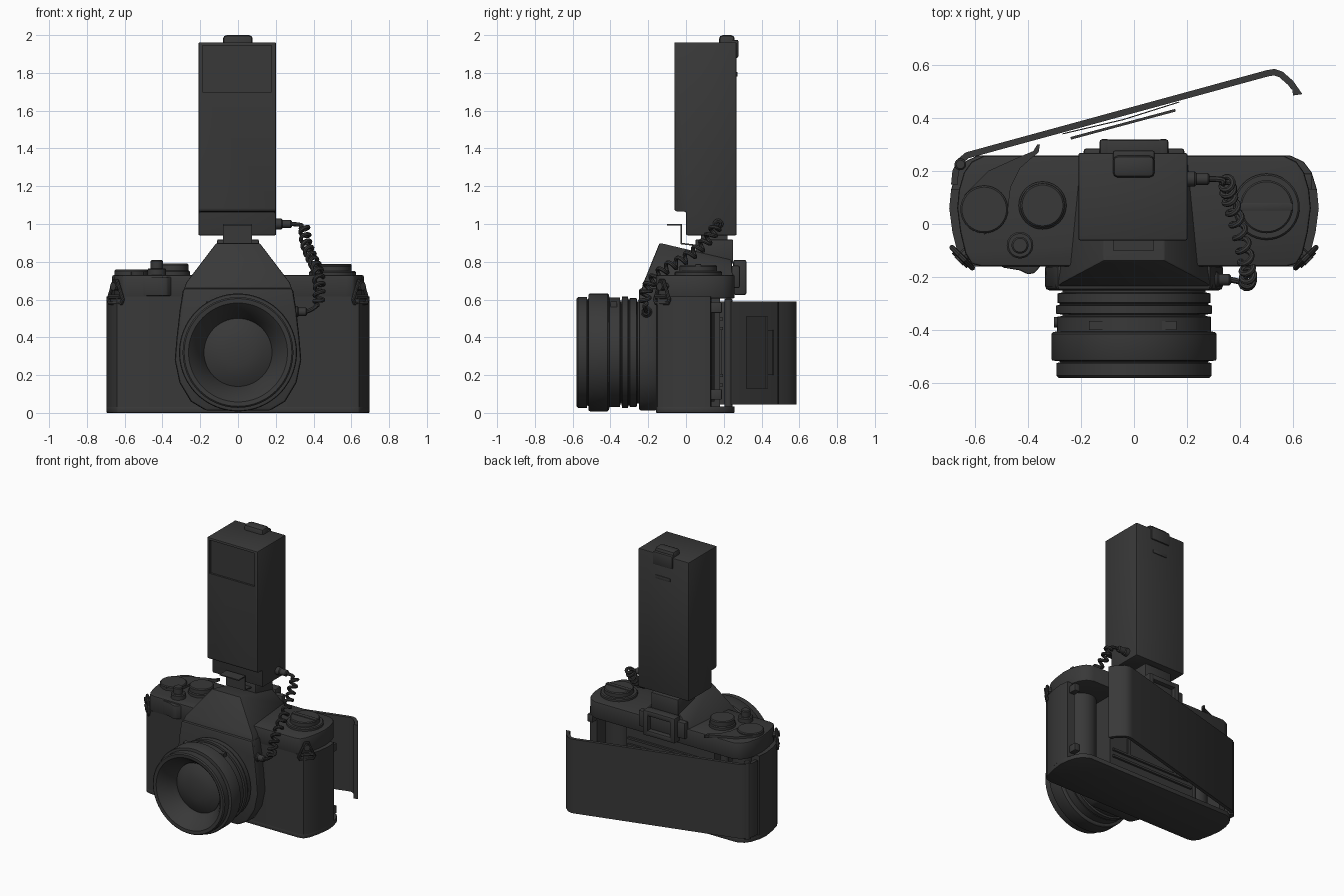
import bpy, bmesh, math
from mathutils import Vector

if "Cube" in bpy.data.objects:
    bpy.data.objects.remove(bpy.data.objects["Cube"])

mat = bpy.data.materials.new("dark_grey")
mat.diffuse_color = (0.04, 0.04, 0.04, 1)
mat.use_nodes = True
mat.node_tree.nodes["Principled BSDF"].inputs["Base Color"].default_value = mat.diffuse_color
AX = {'x': lambda p, q, a: (a, p, q), 'y': lambda p, q, a: (p, a, q), 'z': lambda p, q, a: (p, q, a)}


def add(name, bm, bevel=0):
    bmesh.ops.remove_doubles(bm, verts=bm.verts, dist=1e-5)
    bmesh.ops.recalc_face_normals(bm, faces=bm.faces)
    me = bpy.data.meshes.new(name)
    bm.to_mesh(me)
    bm.free()
    me.materials.append(mat)
    ob = bpy.data.objects.new(name, me)
    bpy.context.collection.objects.link(ob)
    if bevel:
        m = ob.modifiers.new("bevel", 'BEVEL')
        m.width, m.segments, m.limit_method = bevel, 2, 'ANGLE'
    return ob


def extrude(name, pts, axis, a, b, bevel=0):
    bm = bmesh.new()
    lo, hi = ([bm.verts.new(AX[axis](p, q, h)) for p, q in pts] for h in (a, b))
    bm.faces.new(lo)
    bm.faces.new(hi)
    for i in range(len(pts)):
        j = (i + 1) % len(pts)
        bm.faces.new((lo[i], lo[j], hi[j], hi[i]))
    return add(name, bm, bevel)


def box(name, x, y, z, bevel=0):
    return extrude(name, [(x[0], y[0]), (x[1], y[0]), (x[1], y[1]), (x[0], y[1])], 'z', *z, bevel)


def ribbon(name, pts, axis, a, b, t):
    # sheet of thickness t following a 2D path
    v = [Vector(p) for p in pts]
    off = []
    for i, p in enumerate(v):
        n1 = (v[i] - v[i - 1]).normalized() if i else (v[1] - v[0]).normalized()
        n2 = (v[i + 1] - v[i]).normalized() if i < len(v) - 1 else n1
        d = (n1 + n2).normalized()
        off.append(p + Vector((d.y, -d.x)) * t / max(0.5, d.dot(n1)))
    return extrude(name, [tuple(p) for p in v + off[::-1]], axis, a, b)


def lathe(name, prof, c, axis='z', seg=48):
    # prof: (radius, position along axis); c: centre in the other two axes
    bm = bmesh.new()
    rings = [[bm.verts.new(AX[axis](c[0] + r * math.cos(k * math.tau / seg),
                                    c[1] + r * math.sin(k * math.tau / seg), h))
              for k in range(seg)] for r, h in prof]
    for A, B in zip(rings, rings[1:]):
        for k in range(seg):
            bm.faces.new((A[k], A[(k + 1) % seg], B[(k + 1) % seg], B[k]))
    return add(name, bm)


def disc(name, c, r, a, b, axis='z', seg=40, ch=0.006):
    return lathe(name, [(0, a), (r, a), (r, b - ch), (r - ch, b), (0, b)], c, axis, seg)


def tube(name, pts, r, cyclic=False):
    cu = bpy.data.curves.new(name, 'CURVE')
    cu.dimensions, cu.bevel_depth, cu.bevel_resolution, cu.use_fill_caps = '3D', r, 2, True
    sp = cu.splines.new('POLY')
    sp.points.add(len(pts) - 1)
    for s, p in zip(sp.points, pts):
        s.co = (*p, 1)
    sp.use_cyclic_u = cyclic
    cu.materials.append(mat)
    bpy.context.collection.objects.link(bpy.data.objects.new(name, cu))


def mirrored(half):
    return half + [(-x, y) for x, y in half[::-1]]


# Camera body: base plate, core with open film chambers, top cover
half = [(0.6, -0.16), (0.64, -0.15), (0.665, -0.11), (0.685, -0.03), (0.697, 0.06),
        (0.69, 0.13), (0.67, 0.195), (0.64, 0.235), (0.59, 0.258)]
extrude("base_plate", mirrored(half), 'z', 0.0, 0.035, 0.006)
core = half[:6] + [(0.63, 0.135), (0.63, -0.08), (0.36, -0.08), (0.36, 0.18)]
extrude("body_core", mirrored(core), 'z', 0.03, 0.615)
extrude("top_cover", mirrored([(x * 0.957, y) for x, y in half]), 'z', 0.605, 0.73, 0.01)

# Film gate rails, shutter, cartridge and spool inside
for z in (0.14, 0.19, 0.44, 0.49):
    box("film_rail", (-0.34, 0.34), (0.17, 0.195), (z, z + 0.015))
for x in (-0.21, 0.19):
    box("gate_side", (x, x + 0.02), (0.17, 0.19), (0.19, 0.45))
disc("film_cartridge", (0.5, 0.05), 0.1, 0.06, 0.58)
disc("take_up_spool", (-0.5, 0.05), 0.075, 0.03, 0.61)
disc("sprocket_shaft", (-0.4, 0.12), 0.03, 0.03, 0.61, seg=16)

# Open back door with pressure plate and hinge
ribbon("back_door", [(-0.69, 0.15), (-0.685, 0.2), (-0.665, 0.245), (-0.635, 0.27), (0.50, 0.58), (0.53, 0.585),
                     (0.56, 0.575), (0.6, 0.54), (0.635, 0.49), (0.6, 0.485)], 'z', 0.045, 0.59, 0.024)
ribbon("pressure_plate", [(-0.24, 0.328), (0.155, 0.434)], 'z', 0.13, 0.51, 0.01)
ribbon("plate_spring", [(-0.27, 0.342), (-0.04, 0.396), (0.17, 0.462)], 'z', 0.2, 0.44, 0.004)
disc("door_hinge", (-0.655, 0.225), 0.022, 0.035, 0.605, seg=16)
for z in (0.07, 0.53):
    box("door_latch", (0.63, 0.672), (0.13, 0.19), (z, z + 0.055), 0.004)

# Front apron and prism housing
extrude("mount_apron", mirrored([(0.17, 0.012), (0.25, 0.06), (0.31, 0.16), (0.335, 0.28), (0.325, 0.4),
                                 (0.308, 0.55), (0.29, 0.66)]), 'y', -0.25, -0.15, 0.015)
bm = bmesh.new()
for x, y, z in [(0.3, -0.245, 0.62), (0.275, -0.225, 0.69), (0.21, 0.25, 0.62), (0.2, 0.25, 0.73),
                (0.115, -0.14, 0.9), (0.115, 0.24, 0.81)]:
    for s in (1, -1):
        bm.verts.new((s * x, y, z))
bmesh.ops.convex_hull(bm, input=bm.verts)
bmesh.ops.dissolve_limit(bm, angle_limit=0.02, verts=bm.verts, edges=bm.edges)
add("prism_housing", bm, 0.008)

# Viewfinder eyepiece
box("eyepiece_base", (-0.19, 0.19), (0.24, 0.285), (0.66, 0.78), 0.01)
for x in (-0.13, 0.09):
    box("eyepiece_side", (x, x + 0.04), (0.25, 0.32), (0.625, 0.81), 0.01)
for z in (0.625, 0.77):
    box("eyepiece_bar", (-0.12, 0.12), (0.25, 0.318), (z, z + 0.04), 0.01)

# Lens barrel with recessed front glass
lathe("lens_barrel", [(0, -0.5), (0.07, -0.496), (0.13, -0.482), (0.18, -0.455), (0.185, -0.475), (0.24, -0.555),
                      (0.262, -0.578), (0.285, -0.58), (0.293, -0.572), (0.293, -0.525), (0.28, -0.522),
                      (0.28, -0.518), (0.308, -0.515), (0.312, -0.508), (0.312, -0.415), (0.305, -0.408),
                      (0.29, -0.405), (0.29, -0.35), (0.27, -0.347), (0.27, -0.342), (0.295, -0.338),
                      (0.295, -0.308), (0.28, -0.304), (0.28, -0.3), (0.288, -0.297), (0.288, -0.262),
                      (0.27, -0.258), (0.27, -0.2), (0, -0.2)], (0, 0.32), 'y', 80)
box("distance_window", (-0.17, 0.16), (-0.4, -0.365), (0.55, 0.59))
disc("lens_release", (-0.37, 0.32), 0.02, -0.302, -0.27, 'x', 16)

# Left dials, shutter button and winding lever
disc("wind_dial", (-0.565, 0.055), 0.09, 0.72, 0.758)
disc("speed_dial_base", (-0.345, 0.07), 0.09, 0.72, 0.755)
disc("speed_dial", (-0.345, 0.07), 0.083, 0.75, 0.79)
disc("button_collar", (-0.43, -0.08), 0.05, 0.72, 0.765, seg=32)
disc("shutter_button", (-0.43, -0.08), 0.032, 0.76, 0.81, seg=24)
extrude("winding_lever", [(-0.565, -0.04), (-0.5, -0.01), (-0.475, 0.06), (-0.465, 0.14), (-0.43, 0.21),
                          (-0.385, 0.25), (-0.36, 0.27), (-0.355, 0.3), (-0.365, 0.3), (-0.38, 0.275),
                          (-0.44, 0.25), (-0.55, 0.2), (-0.64, 0.11)], 'z', 0.725, 0.745)
extrude("front_bump", [(-0.52, -0.15), (-0.49, -0.165), (-0.43, -0.175), (-0.4, -0.19), (-0.375, -0.185),
                       (-0.345, -0.15)], 'z', 0.62, 0.72, 0.006)

# Rewind dial with crank
disc("rewind_base", (0.5, 0.065), 0.125, 0.72, 0.75)
disc("rewind_knob", (0.5, 0.065), 0.1, 0.745, 0.782)
box("rewind_crank", (0.4, 0.6), (0.05, 0.08), (0.77, 0.788), 0.004)

# Strap lugs with triangular rings on both front corners
for s in (1, -1):
    def lug(t, z, o=0.0):
        return (s * (0.648 + 0.7 * t + 0.7 * o), -0.127 + 0.7 * t - 0.7 * o, z)
    tube("strap_lug", [lug(0, 0.67, -0.04), lug(0, 0.67, 0.02)], 0.022)
    tube("strap_ring", [lug(-0.012, 0.7), lug(0.012, 0.7), lug(0.055, 0.6), lug(0.045, 0.58),
                        lug(-0.045, 0.58), lug(-0.055, 0.6)], 0.01, True)
    tube("strap_bar", [lug(-0.04, 0.615, 0.005), lug(0.04, 0.615, 0.005)], 0.012)

# Underside fittings
disc("tripod_ring", (0, 0.03), 0.035, -0.0, 0.004, seg=24, ch=0.001)
disc("battery_cap", (0.33, 0.05), 0.06, 0.0, 0.004, seg=24, ch=0.001)

# Hot shoe, flash foot and bent contact plate
box("hot_shoe", (-0.11, 0.11), (0.05, 0.25), (0.79, 0.918), 0.006)
box("flash_foot", (-0.055, 0.055), (0.08, 0.22), (0.9, 0.95))
ribbon("bent_bracket", [(-0.1, 1.0), (-0.02, 1.0), (-0.02, 0.9), (0.06, 0.89)], 'x', -0.08, 0.075, 0.008)

# Flash unit
flash = extrude("flash_body", [(0.0, 0.94), (0.268, 0.94), (0.268, 1.962), (-0.062, 1.962), (-0.062, 1.075),
                               (-0.05, 1.065), (0.0, 1.065)], 'x', -0.21, 0.202, 0.008)
cutter = box("flash_window_cutter", (-0.188, 0.178), (-0.2, -0.048), (1.7, 1.945))
cutter.hide_render = True
cut = flash.modifiers.new("window", 'BOOLEAN')
cut.operation, cut.object, cut.solver = 'DIFFERENCE', cutter, 'EXACT'
box("flash_clip", (-0.08, 0.078), (0.175, 0.258), (1.9, 2.0), 0.02)
box("flash_clip_back", (-0.08, 0.078), (0.24, 0.277), (1.88, 1.975), 0.008)
box("flash_slider", (-0.06, 0.06), (0.26, 0.273), (1.78, 1.805), 0.003)

# Sync cable: plugs and coiled cord
disc("flash_plug", (0.17, 1.0), 0.028, 0.19, 0.235, 'x', 20)
disc("flash_plug_sleeve", (0.17, 1.0), 0.022, 0.23, 0.285, 'x', 20)
disc("body_plug", (-0.21, 0.535), 0.03, 0.28, 0.32, 'x', 20)
disc("body_plug_sleeve", (-0.21, 0.535), 0.022, 0.31, 0.365, 'x', 20)
path = [Vector(p) for p in [(0.22, 0.17, 1.0), (0.28, 0.17, 1.0), (0.345, 0.16, 0.985), (0.36, 0.1, 0.9),
                            (0.39, 0.0, 0.82), (0.42, -0.12, 0.755), (0.43, -0.2, 0.67), (0.42, -0.22, 0.575),
                            (0.36, -0.21, 0.535), (0.3, -0.21, 0.535)]]


def spline(u):
    i = min(int(u), len(path) - 4)
    t = u - i
    a, b, c, d = path[i:i + 4]
    return 0.5 * (2 * b + (c - a) * t + (2 * a - 5 * b + 4 * c - d) * t * t + (3 * b - a - 3 * c + d) * t ** 3)


coil, N, turns = [], 240, 17
span = len(path) - 3
for k in range(N + 1):
    u = span * k / N
    p = spline(u)
    d = (spline(min(u + 0.02, span)) - spline(max(u - 0.02, 0))).normalized()
    side = d.cross(Vector((1, 0.3, 0.0))).normalized()
    r = 0.024 * max(0, min(1, (u - 0.8) * 4, (span - 0.9 - u) * 4))
    w = k / N * turns * math.tau
    coil.append(p + r * (side * math.cos(w) + d.cross(side) * math.sin(w)))
tube("coiled_cord", coil, 0.011)

# Apply modifiers, convert curves, drop the cutter, shade
bpy.ops.object.select_all(action='SELECT')
bpy.context.view_layer.objects.active = flash
bpy.ops.object.convert(target='MESH')
bpy.data.objects.remove(cutter)
bpy.ops.object.select_all(action='SELECT')
bpy.ops.object.shade_smooth_by_angle(angle=math.radians(30))
